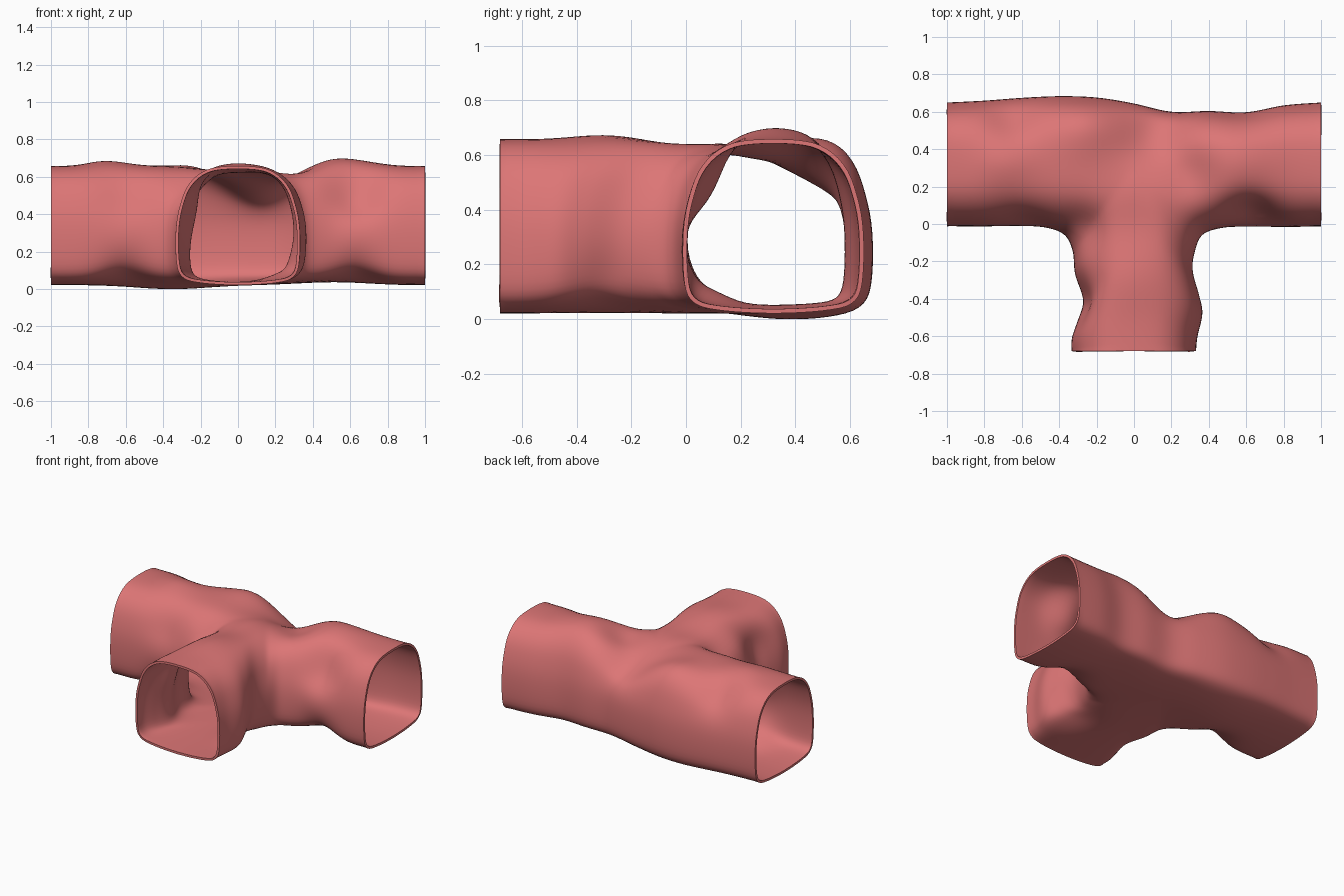
import bpy, bmesh, math
from mathutils import Vector

if "Cube" in bpy.data.objects:
    bpy.data.objects.remove(bpy.data.objects["Cube"])

N = 36   # steps along each arm
M = 36   # steps around each half section


def spline(pts, t):
    """Catmull-Rom through evenly timed points, t in 0..1."""
    f = t * (len(pts) - 1)
    i = min(int(f), len(pts) - 2)
    f -= i
    p = [Vector(pts[min(max(i + k, 0), len(pts) - 1)]) for k in (-1, 0, 1, 2)]
    return 0.5 * (2 * p[1] + (p[2] - p[0]) * f
                  + (2 * p[0] - 5 * p[1] + 4 * p[2] - p[3]) * f * f
                  + (3 * p[1] - p[0] - 3 * p[2] + p[3]) * f ** 3)


# half cross-section: fraction of half width, height
SECTION = [(0, .661), (.25, .658), (.48, .643), (.68, .603), (.83, .54), (.92, .46),
           (.98, .37), (1, .27), (.99, .16), (.945, .09), (.82, .052), (.6, .036),
           (.3, .027), (0, .024)]
# wall lines seen from above
BACK = [(-1, .65), (-.8, .66), (-.6, .675), (-.4, .684), (-.2, .677), (0, .645), (.2, .6),
        (.4, .605), (.6, .597), (.8, .635), (1, .65)]
LEFT = [(-1, -.012), (-.8, -.014), (-.62, -.016), (-.47, -.022), (-.37, -.06), (-.327, -.15),
        (-.317, -.27), (-.275, -.41), (-.305, -.52), (-.333, -.61), (-.334, -.68)]
RIGHT = [(1, -.012), (.8, -.018), (.62, -.022), (.48, -.022), (.37, -.055), (.33, -.14),
         (.318, -.25), (.352, -.38), (.368, -.48), (.34, -.6), (.332, -.68)]

# soft dents and bulges: centre, radius, push
BUMPS = [((-.7, .33, .66), .15, (0, 0, .03)),
         ((-.1, .35, .66), .18, (0, 0, -.02)),
         ((.11, .48, .62), .19, (0, -.015, -.12)),
         ((.3, .26, .66), .14, (0, 0, -.055)),
         ((-.65, .56, .58), .13, (0, -.02, -.05)),
         ((-.27, .52, .6), .14, (0, .01, .03)),
         ((.53, .32, .67), .22, (0, 0, .045)),
         ((.63, .06, .52), .14, (0, .06, -.06)),
         ((-.6, .04, .5), .13, (0, .02, -.02)),
         ((.63, .03, .06), .14, (0, .04, .05)),
         ((-.6, .03, .06), .14, (0, .04, .05)),
         ((.3, -.3, .08), .15, (-.03, 0, .045)),
         ((-.28, -.45, .42), .14, (.03, 0, 0)),
         ((-.25, -.05, .6), .13, (.02, .02, -.05)),
         ((-.35, .45, .02), .28, (0, 0, -.025)),
         ((.5, .35, .02), .25, (0, 0, .015)),
         ((0, 0, .66), .15, (0, 0, -.02)),
         ((0, -.3, .66), .15, (0, 0, .016))]


def warp(p):
    d = max(0, min(1, min(1 - abs(p.x), p.y + .68) / .25))
    fade = d * d * (3 - 2 * d)          # keep the open ends regular
    out = p.copy()
    for c, r, push in BUMPS:
        out += Vector(push) * fade * math.exp(-(p - Vector(c)).length_squared / (r * r))
    return out


def sheet(bm, ridge, wall):
    """Half tunnel from the centre line out to a wall line."""
    sec = [spline(SECTION, j / M) for j in range(M + 1)]
    rows = []
    for i in range(2 * N + 1):
        t = i / (2 * N)
        a, b = Vector(ridge(t)), spline(wall, t)
        rows.append([bm.verts.new((*(a.lerp(b, s.x)), s.y)) for s in sec])
    for r0, r1 in zip(rows, rows[1:]):
        for j in range(M):
            bm.faces.new((r0[j], r0[j + 1], r1[j + 1], r1[j]))


def elbow(side):
    return lambda t: (side * (1 - 2 * t), .32) if t < .5 else (0, .32 - (2 * t - 1))


# tunnel: back wall plus two elbows leading into the front branch
bm = bmesh.new()
sheet(bm, lambda t: (2 * t - 1, .32), BACK)
sheet(bm, elbow(-1), LEFT)
sheet(bm, elbow(1), RIGHT)
bmesh.ops.remove_doubles(bm, verts=bm.verts, dist=1e-4)
for v in bm.verts:
    v.co = warp(v.co)
# soften the junction without shrinking the open ends
inner = [v for v in bm.verts if not v.is_boundary]
for _ in range(4):
    bmesh.ops.smooth_vert(bm, verts=inner, factor=.5, use_axis_x=True, use_axis_y=True,
                          use_axis_z=True)
bmesh.ops.recalc_face_normals(bm, faces=bm.faces)
bm.normal_update()
top = max(bm.faces, key=lambda f: f.calc_center_median().z)
if top.normal.z < 0:
    bmesh.ops.reverse_faces(bm, faces=bm.faces)
low = min(v.co.z for v in bm.verts)
bmesh.ops.translate(bm, verts=bm.verts, vec=(0, 0, -low))

mesh = bpy.data.meshes.new("tunnel_junction")
bm.to_mesh(mesh)
bm.free()
obj = bpy.data.objects.new("tunnel_junction", mesh)
bpy.context.collection.objects.link(obj)

mat = bpy.data.materials.new("soft red")
mat.diffuse_color = (.72, .18, .18, 1)
mat.use_nodes = True
mat.node_tree.nodes["Principled BSDF"].inputs["Base Color"].default_value = mat.diffuse_color
mesh.materials.append(mat)

# thin wall, grown inward
sol = obj.modifiers.new("wall", 'SOLIDIFY')
sol.thickness = .016
sol.offset = -1
bpy.context.view_layer.objects.active = obj
obj.select_set(True)
bpy.ops.object.modifier_apply(modifier="wall")
bpy.ops.object.shade_smooth_by_angle(angle=math.radians(40))
